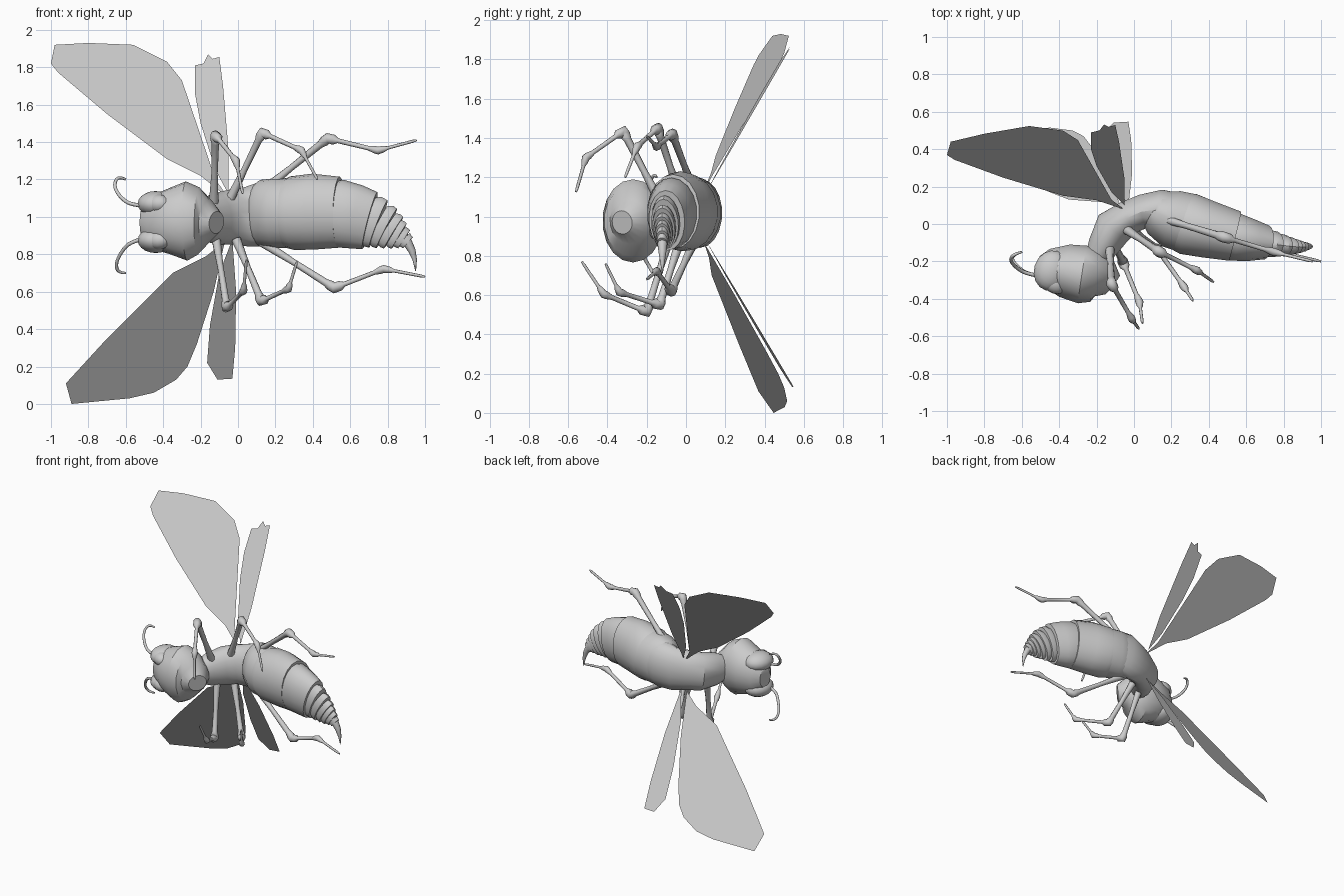
import bpy, bmesh, math
from mathutils import Vector, Matrix


def finish(name, bm, smooth=True):
    bmesh.ops.recalc_face_normals(bm, faces=bm.faces)
    me = bpy.data.meshes.new(name)
    bm.to_mesh(me)
    bm.free()
    ob = bpy.data.objects.new(name, me)
    bpy.context.collection.objects.link(ob)
    if smooth:
        bpy.ops.object.select_all(action='DESELECT')
        ob.select_set(True)
        bpy.context.view_layer.objects.active = ob
        bpy.ops.object.shade_smooth_by_angle(angle=math.radians(32))
    return ob


def loft(name, rings, n=18):
    """Skin elliptical rings (x, y, z, half width, half depth) along their path."""
    bm = bmesh.new()
    pts = [Vector(r[:3]) for r in rings]
    loops = []
    for i, r in enumerate(rings):
        t = (pts[min(i + 1, len(pts) - 1)] - pts[max(i - 1, 0)]).normalized()
        d = t.cross(Vector((0, 0, 1))).normalized()
        w = d.cross(t)
        loops.append([bm.verts.new(pts[i] + w * r[3] * math.cos(a) + d * r[4] * math.sin(a))
                      for a in (2 * math.pi * k / n for k in range(n))])
    for a, b in zip(loops, loops[1:]):
        for k in range(n):
            bm.faces.new((a[k], a[(k + 1) % n], b[(k + 1) % n], b[k]))
    bm.faces.new(loops[0])
    bm.faces.new(loops[-1])
    return finish(name, bm)


def ellipsoid(name, loc, size, turn=0):
    bm = bmesh.new()
    bmesh.ops.create_uvsphere(bm, u_segments=16, v_segments=10, radius=1)
    m = Matrix.Translation(loc) @ Matrix.Rotation(turn, 4, 'Z') @ Matrix.Diagonal((*size, 1))
    bmesh.ops.transform(bm, matrix=m, verts=bm.verts)
    return finish(name, bm)


def tube(name, pts, kind='POLY'):
    """Curve tube through (position, radius) pairs."""
    cu = bpy.data.curves.new(name, 'CURVE')
    cu.dimensions = '3D'
    cu.bevel_depth = 1
    cu.bevel_resolution = 2
    cu.use_fill_caps = True
    sp = cu.splines.new(kind)
    sp.points.add(len(pts) - 1)
    for p, (co, r) in zip(sp.points, pts):
        p.co = (*co, 1)
        p.radius = r
    if kind == 'NURBS':
        sp.order_u = 3
        sp.use_endpoint_u = True
        sp.resolution_u = 5
    ob = bpy.data.objects.new(name, cu)
    bpy.context.collection.objects.link(ob)


def leg(name, hip, knee, ankle, tip):
    h, k, a, t = map(Vector, (hip, knee, ankle, tip))
    tube(name, [(h, .026), (h.lerp(k, .45), .017), (h.lerp(k, .88), .02), (h.lerp(k, .95), .028),
                (k, .029), (k.lerp(a, .12), .027), (k.lerp(a, .2), .013), (k.lerp(a, .8), .012),
                (k.lerp(a, .93), .02), (a, .021), (a.lerp(t, .14), .017), (a.lerp(t, .25), .009),
                (a.lerp(t, .9), .008), (t, .005)])


def wing(name, root, slope_x, slope_z, outline):
    """Flat sheet; depth follows a tilted plane through the root (x, y, z)."""
    bm = bmesh.new()
    bm.faces.new([bm.verts.new((x, root[1] + slope_x * (x - root[0]) + slope_z * (z - root[2]), z))
                  for x, z in outline])
    finish(name, bm, False)


# head with eye lobes, eyes and antennae
loft("head", [(-.515, -.22, .97, .07, .05), (-.47, -.23, .97, .14, .10), (-.37, -.25, .975, .175, .145),
              (-.275, -.27, .978, .212, .158), (-.21, -.275, .978, .18, .145),
              (-.16, -.29, .975, .115, .11), (-.115, -.325, .97, .06, .065)])
for side, zc in (("upper", 1.07), ("lower", .875)):
    ellipsoid(side + "_eye_lobe", (-.44, -.25, zc), (.095, .11, .068), -.3)
    ellipsoid(side + "_eye", (-.425, -.315, zc), (.068, .055, .05), -.6)
tube("upper_antenna", [((-.48, -.28, 1.06), .011), ((-.57, -.27, 1.06), .01), ((-.635, -.23, 1.11), .01),
                       ((-.665, -.19, 1.17), .009), ((-.64, -.16, 1.22), .009), ((-.6, -.15, 1.2), .006)], 'NURBS')
tube("lower_antenna", [((-.48, -.28, .89), .011), ((-.57, -.27, .87), .01), ((-.62, -.23, .82), .01),
                       ((-.655, -.19, .75), .009), ((-.64, -.16, .7), .009), ((-.6, -.15, .7), .006)], 'NURBS')

# thorax
loft("thorax", [(-.21, -.2, .98, .08, .06), (-.165, -.12, .985, .12, .085), (-.11, -.02, .99, .14, .105),
                (-.03, .035, 1.0, .148, .092), (.05, .068, 1.0, .16, .092),
                (.14, .075, 1.015, .175, .11), (.22, .05, 1.02, .16, .12)])

# overlapping abdomen rings
segments = [
    [(.09, .075, 1.02, .15, .09), (.12, .06, 1.02, .178, .122), (.2, .028, 1.02, .187, .158), (.285, .005, 1.02, .187, .163)],
    [(.255, .01, 1.02, .185, .16), (.29, .0, 1.02, .197, .168), (.4, -.03, 1.028, .203, .155), (.54, -.065, 1.025, .19, .137)],
    [(.5, -.06, 1.02, .17, .12), (.54, -.07, 1.018, .182, .13), (.63, -.087, 1.0, .172, .112), (.705, -.098, .98, .158, .092)],
]
spine = [(.68, -.098, .99, .148, .082), (.75, -.108, .962, .136, .07), (.795, -.114, .938, .119, .058),
         (.832, -.118, .915, .099, .048), (.862, -.12, .897, .079, .04), (.888, -.121, .88, .058, .033),
         (.908, -.122, .862, .04, .026)]
for a, b in zip(spine, spine[1:]):
    mid = [(p + q) / 2 for p, q in zip(a, b)]
    segments.append([(*a[:3], a[3] * .8, a[4] * .8), (*mid[:3], b[3] * 1.04, b[4] * 1.04), b])
for i, s in enumerate(segments):
    loft(f"abdomen_ring_{i + 1}", s)
tube("stinger", [((.87, -.12, .905), .03), ((.9, -.12, .875), .027), ((.93, -.12, .82), .02),
                 ((.945, -.12, .77), .012), ((.95, -.12, .71), .002)])

# legs
leg("front_leg_upper", (-.13, -.13, 1.07), (-.12, -.32, 1.435), (-.01, -.51, 1.3), (.025, -.56, 1.125))
leg("front_leg_lower", (-.12, -.08, .9), (-.06, -.2, .515), (.03, -.42, .605), (.045, -.53, .77))
leg("middle_leg_upper", (-.04, -.03, 1.1), (.13, -.145, 1.45), (.34, -.25, 1.355), (.425, -.31, 1.2))
leg("middle_leg_lower", (-.01, -.03, .88), (.125, -.135, .55), (.27, -.34, .615), (.315, -.41, .76))
leg("hind_leg_upper", (.12, .04, 1.13), (.48, -.07, 1.42), (.75, -.15, 1.355), (.955, -.2, 1.41))
leg("hind_leg_lower", (.12, .04, .87), (.515, -.075, .62), (.78, -.15, .722), (1.0, -.2, .68))

# wings
wing("fore_wing_upper", (-.05, .11, 1.15), .2, .67,
     [(-.05, 1.1), (-.2, 1.22), (-.38, 1.31), (-.7, 1.55), (-.96, 1.77), (-1.0, 1.82), (-.98, 1.92),
      (-.8, 1.93), (-.56, 1.92), (-.38, 1.83), (-.3, 1.73), (-.12, 1.2)])
wing("fore_wing_lower", (-.08, .12, .82), .244, -.639,
     [(-.07, .87), (-.17, .79), (-.35, .7), (-.7, .35), (-.92, .11), (-.89, .0), (-.58, .03),
      (-.45, .06), (-.33, .13), (-.27, .2), (-.22, .32), (-.13, .6)])
wing("hind_wing_upper", (-.05, .13, 1.17), .1, .59,
     [(-.05, 1.12), (-.12, 1.25), (-.2, 1.5), (-.23, 1.66), (-.23, 1.81), (-.185, 1.82), (-.16, 1.87),
      (-.135, 1.845), (-.1, 1.855), (-.08, 1.7), (-.05, 1.35)])
wing("hind_wing_lower", (-.03, .13, .83), .1, -.6,
     [(-.03, .88), (-.1, .7), (-.15, .42), (-.165, .22), (-.11, .13), (-.03, .135), (-.015, .3), (-.01, .6)])
